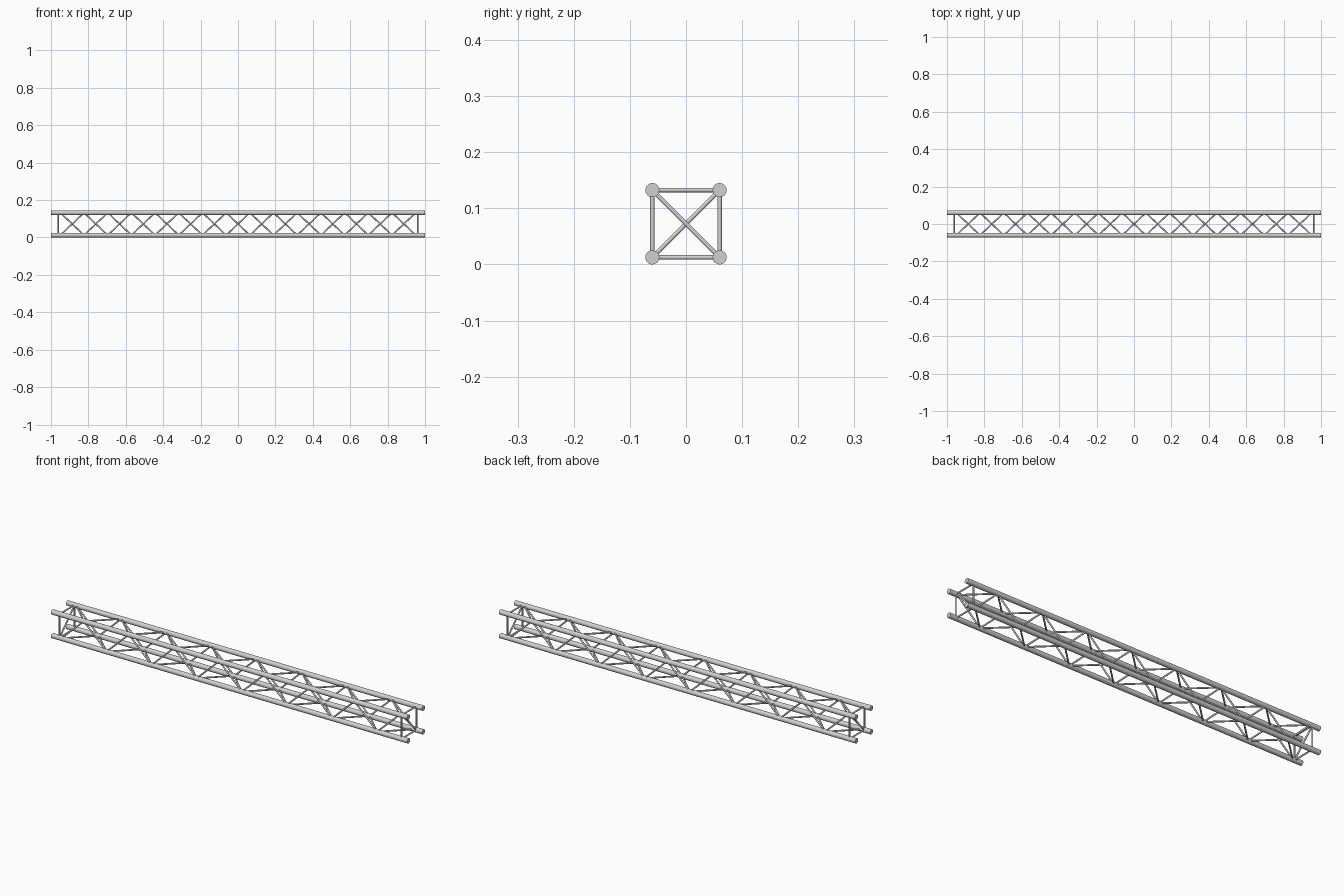
import bpy
import math
from mathutils import Vector, Matrix

cube = bpy.data.objects.get("Cube")
if cube:
    bpy.data.objects.remove(cube, do_unlink=True)

HALF = 0.06        # half spacing between chord centres
CHORD_R = 0.0125
BRACE_R = 0.004
AXIS_Z = HALF + CHORD_R
FRAME_X = 0.96     # end frame position
LACING_X = 0.95    # where the lacing starts and ends
BAYS = 15

metal = bpy.data.materials.new("brushed grey metal")
metal.use_nodes = True
grey = (0.63, 0.63, 0.63, 1)
metal.diffuse_color = grey
metal.node_tree.nodes["Principled BSDF"].inputs["Base Color"].default_value = grey


def tube(name, start, end, radius, sides):
    """Capped round bar between two points given relative to the truss axis."""
    start, end = Vector(start), Vector(end)
    span = end - start
    bpy.ops.mesh.primitive_cylinder_add(vertices=sides, radius=radius, depth=span.length)
    ob = bpy.context.object
    ob.name = name
    ob.data.transform(span.to_track_quat('Z', 'Y').to_matrix().to_4x4())
    ob.data.transform(Matrix.Translation((start + end) / 2 + Vector((0, 0, AXIS_Z))))
    ob.data.materials.append(metal)
    bpy.ops.object.shade_smooth_by_angle(angle=math.radians(40))
    return ob


def join(name, parts):
    bpy.ops.object.select_all(action='DESELECT')
    for part in parts:
        part.select_set(True)
    bpy.context.view_layer.objects.active = parts[0]
    bpy.ops.object.join()
    parts[0].name = name


# Each side is the front side turned about the long axis
for i, side in enumerate(("front", "top", "back", "bottom")):
    turn = Matrix.Rotation(-i * math.pi / 2, 3, 'X')

    def at(x, z):
        return turn @ Vector((x, -HALF, z))

    # Long chord
    tube(side + "_chord", at(-1, -HALF), at(1, -HALF), CHORD_R, 24)

    # Zigzag lacing, neighbouring sides meeting at shared nodes
    step = 2 * LACING_X / BAYS
    points = [at(-LACING_X + k * step, HALF if (k + i) % 2 else -HALF)
              for k in range(BAYS + 1)]
    join(side + "_lacing", [tube("brace", a, b, BRACE_R, 12)
                            for a, b in zip(points, points[1:])])

    # End frame bars
    for end, x in (("right", -FRAME_X), ("left", FRAME_X)):
        tube(f"{side}_{end}_end_bar", at(x, -HALF), at(x, HALF), BRACE_R, 12)

# One diagonal across each end frame
for end, s in (("right", -1), ("left", 1)):
    tube(end + "_end_diagonal", (s * FRAME_X, -s * HALF, HALF),
         (s * FRAME_X, s * HALF, -HALF), BRACE_R, 12)
